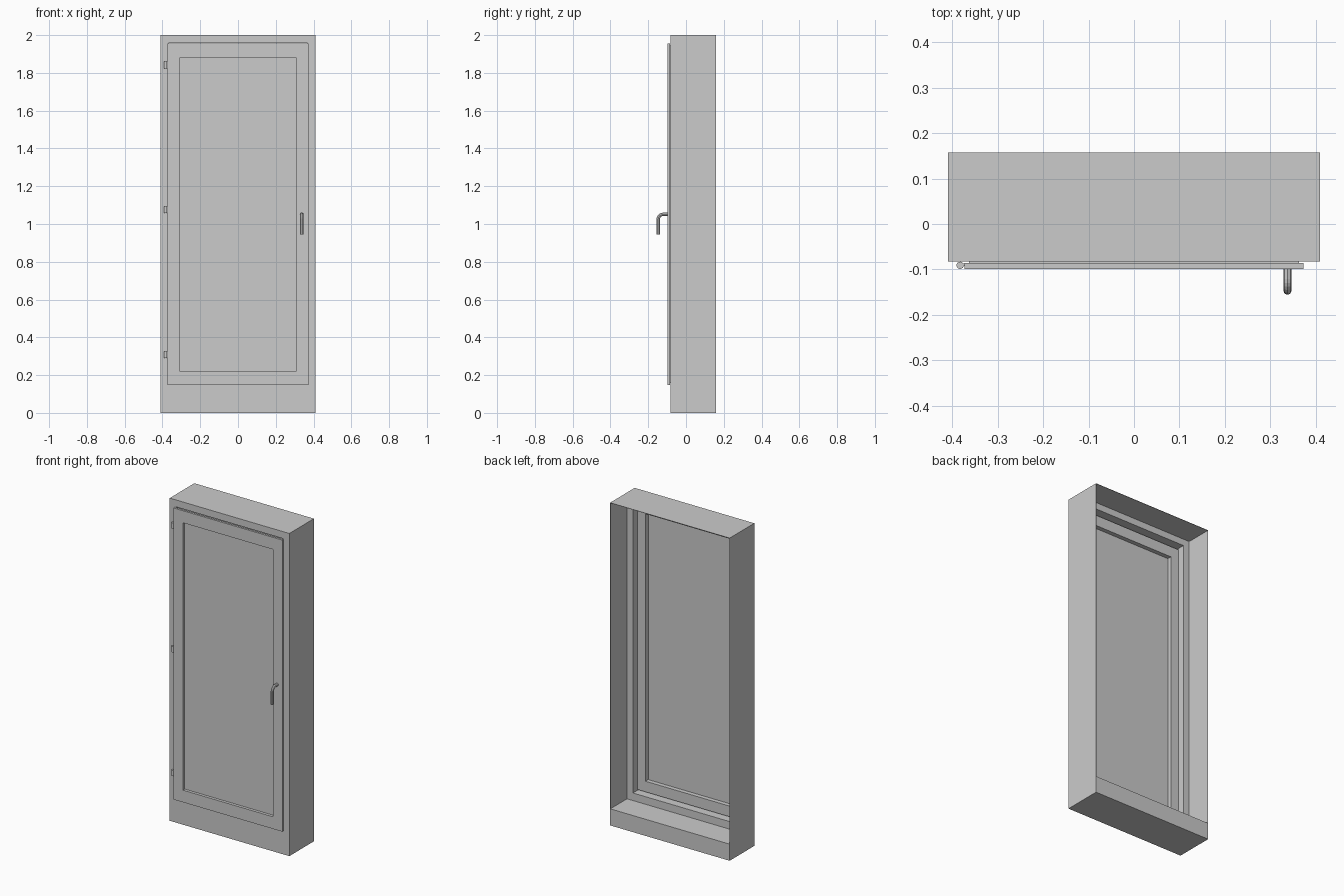
import bpy, bmesh, math

if "Cube" in bpy.data.objects:
    bpy.data.objects.remove(bpy.data.objects["Cube"])


def finish(name, bm):
    bmesh.ops.recalc_face_normals(bm, faces=bm.faces)
    me = bpy.data.meshes.new(name)
    bm.to_mesh(me)
    bm.free()
    ob = bpy.data.objects.new(name, me)
    bpy.context.collection.objects.link(ob)
    return ob


def ring(name, loops):
    """Closed rectangular frame from loops of (half width, z low, z high, y)."""
    bm = bmesh.new()
    rows = [[bm.verts.new(c) for c in
             ((-w, y, a), (w, y, a), (w, y, b), (-w, y, b))]
            for w, a, b, y in loops]
    for i, r in enumerate(rows):
        s = rows[(i + 1) % len(rows)]
        for k in range(4):
            n = (k + 1) % 4
            bm.faces.new((r[k], r[n], s[n], s[k]))
    return finish(name, bm)


def box(name, x0, x1, y0, y1, z0, z1):
    bm = bmesh.new()
    bmesh.ops.create_cube(bm, size=1)
    for v in bm.verts:
        v.co = ((x0 + x1) / 2 + v.co.x * (x1 - x0),
                (y0 + y1) / 2 + v.co.y * (y1 - y0),
                (z0 + z1) / 2 + v.co.z * (z1 - z0))
    return finish(name, bm)


# Wall casing: thin walls, deep sill, front lip around the opening
FRONT, BACK, LIP = -0.083, 0.158, -0.005
ring("casing", [
    (0.41, 0, 2, FRONT), (0.41, 0, 2, BACK),
    (0.408, 0.103, 1.998, BACK), (0.408, 0.103, 1.998, LIP),
    (0.367, 0.15, 1.957, LIP), (0.367, 0.15, 1.957, FRONT)])

# Door leaf: overlapping front flange, body inside the opening
ring("door_frame", [
    (0.373, 0.148, 1.955, -0.099), (0.373, 0.148, 1.955, -0.086),
    (0.364, 0.157, 1.946, -0.086), (0.364, 0.157, 1.946, -0.045),
    (0.309, 0.223, 1.88, -0.045), (0.309, 0.223, 1.88, -0.099)])

# Recessed panel
box("door_panel", -0.309, 0.309, -0.081, -0.072, 0.223, 1.88)

# Hinges on the left edge
for i, z in enumerate((0.308, 1.075, 1.842)):
    bpy.ops.mesh.primitive_cylinder_add(vertices=16, radius=0.008, depth=0.036,
                                        location=(-0.383, -0.091, z))
    bpy.context.object.name = f"hinge_knuckle_{i + 1}"
    bpy.ops.object.shade_smooth_by_angle(angle=math.radians(40))
    box(f"hinge_leaf_{i + 1}", -0.383, -0.372, -0.092, -0.087, z - 0.018, z + 0.018)

# Bent tube handle
cu = bpy.data.curves.new("handle", 'CURVE')
cu.dimensions = '3D'
cu.bevel_depth = 0.009
cu.bevel_resolution = 2
cu.use_fill_caps = True
r, hy, hz = 0.026, -0.147, 1.051
path = [(-0.098, hz)]
for k in range(7):
    a = math.radians(90 + 15 * k)
    path.append((hy + r + r * math.cos(a), hz - r + r * math.sin(a)))
path.append((hy, 0.945))
sp = cu.splines.new('POLY')
sp.points.add(len(path) - 1)
for p, (y, z) in zip(sp.points, path):
    p.co = (0.338, y, z, 1)
sp.use_smooth = False
handle = bpy.data.objects.new("handle", cu)
bpy.context.collection.objects.link(handle)
